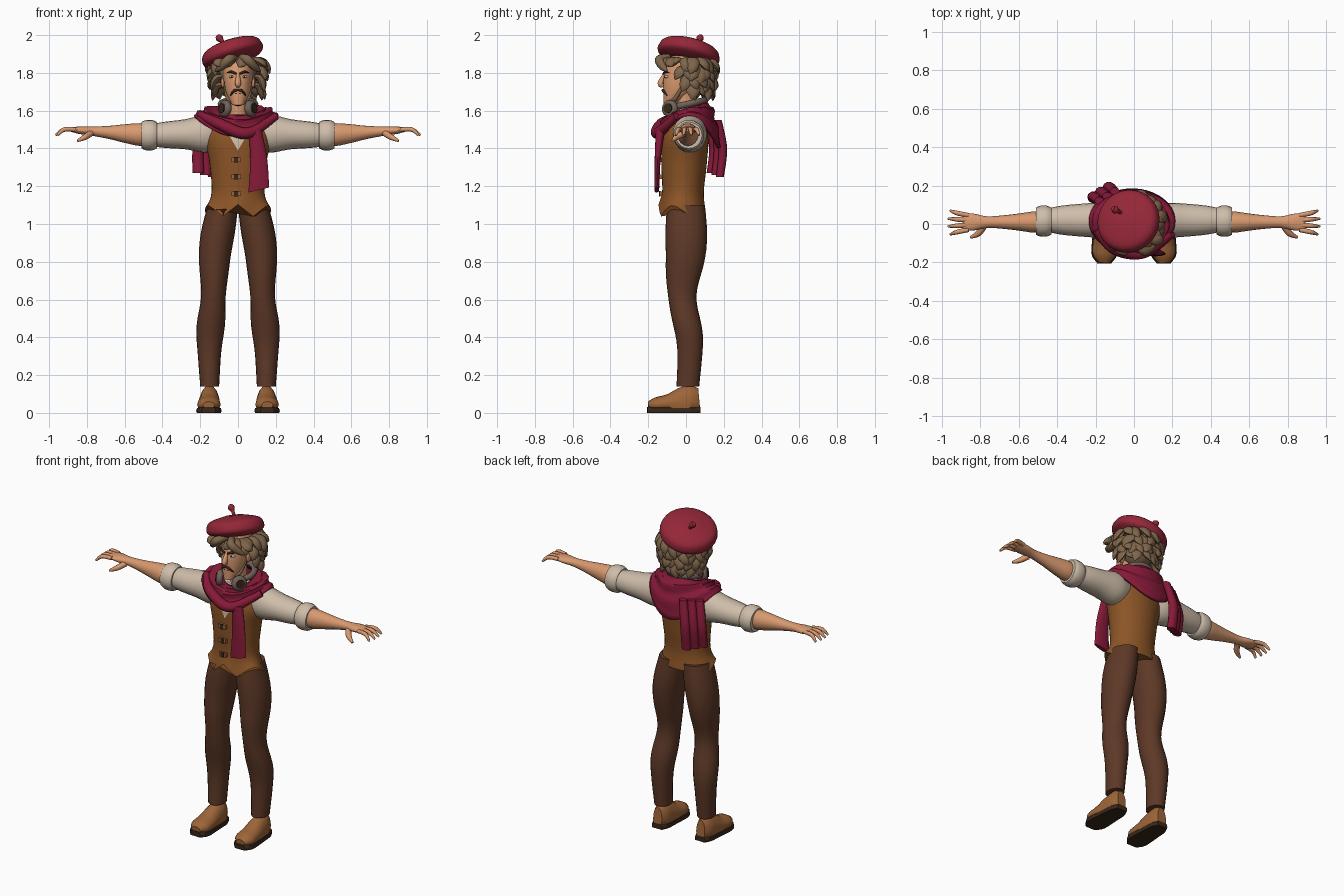
import bpy, bmesh, random
from math import sin, cos, pi, radians
from mathutils import Vector, Quaternion

if "Cube" in bpy.data.objects:
    bpy.data.objects.remove(bpy.data.objects["Cube"])
random.seed(4)


def material(name, red, green, blue):
    mat = bpy.data.materials.new(name)
    mat.use_nodes = True
    mat.diffuse_color = (red, green, blue, 1)
    mat.node_tree.nodes["Principled BSDF"].inputs["Base Color"].default_value = mat.diffuse_color
    return mat


BERET = material("beret red", .3, .02, .04)
SCARF = material("scarf crimson", .24, .01, .04)
VEST = material("vest tan", .26, .09, .02)
TROUSER = material("trouser brown", .11, .04, .02)
LEATHER = material("shoe leather", .34, .13, .04)
SOLE = material("dark brown", .04, .02, .01)
SHIRT = material("shirt cream", .62, .51, .4)
SKIN = material("skin", .69, .32, .16)
HAIR = material("hair brown", .21, .13, .07)
GREY = material("warm grey", .16, .12, .1)


def finish(name, bm, mat, mirror=False):
    bmesh.ops.recalc_face_normals(bm, faces=bm.faces)
    mesh = bpy.data.meshes.new(name)
    bm.to_mesh(mesh)
    bm.free()
    part = bpy.data.objects.new(name, mesh)
    bpy.context.collection.objects.link(part)
    mesh.materials.append(mat)
    bpy.ops.object.select_all(action='DESELECT')
    part.select_set(True)
    bpy.context.view_layer.objects.active = part
    bpy.ops.object.shade_smooth_by_angle(angle=radians(50))
    if mirror:
        part.modifiers.new("Mirror", 'MIRROR')
    return part


def spline(values, t):
    """Smooth curve through evenly spaced values, for t from 0 to 1."""
    last = len(values) - 1
    i = min(int(t * last), last - 1)
    u = t * last - i
    a, b, c, d = values[max(i - 1, 0)], values[i], values[i + 1], values[min(i + 2, last)]
    return b + (c - a + (2 * a - 5 * b + 4 * c - d + (3 * (b - c) + d - a) * u) * u) * u * .5


def bridge(bm, rings, caps=True):
    """Skin a list of point rings with quads."""
    loops = [[bm.verts.new(point) for point in ring] for ring in rings]
    count = len(loops[0])
    for low, high in zip(loops, loops[1:]):
        for i in range(count):
            j = (i + 1) % count
            bm.faces.new((low[i], low[j], high[j], high[i]))
    if caps:
        bm.faces.new(loops[0])
        bm.faces.new(loops[-1])


def sweep(bm, path, widths, depths=None, sides=10, steps=12, level=False, shape=None):
    """Elliptical sections along a path; level keeps every section horizontal."""
    path = [Vector(point) for point in path]
    centres = [spline(path, i / steps) for i in range(steps + 1)]
    rings, heading, turn = [], None, Quaternion()
    for i, centre in enumerate(centres):
        if not level:
            ahead = (centres[min(i + 1, steps)] - centres[max(i - 1, 0)]).normalized()
            turn = heading.rotation_difference(ahead) @ turn if heading else ahead.to_track_quat('Z', 'Y')
            heading = ahead
        width, depth = spline(widths, i / steps), spline(depths or widths, i / steps)
        angles = [2 * pi * k / sides for k in range(sides)]
        ring = [centre + turn @ Vector((width * cos(a), depth * sin(a), 0)) for a in angles]
        rings.append([shape(point) for point in ring] if shape else ring)
    bridge(bm, rings)


def tube(name, mat, path, widths, depths=None, mirror=False, **options):
    bm = bmesh.new()
    sweep(bm, path, widths, depths, **options)
    return finish(name, bm, mat, mirror)


def solid(name, mat, centre, size, mirror=False, round=True):
    """Ellipsoid or box, given by its half sizes."""
    bm = bmesh.new()
    if round:
        bmesh.ops.create_uvsphere(bm, u_segments=20, v_segments=12, radius=1)
    else:
        bmesh.ops.create_cube(bm, size=2)
    bmesh.ops.scale(bm, vec=size, verts=bm.verts)
    bmesh.ops.translate(bm, vec=centre, verts=bm.verts)
    return finish(name, bm, mat, mirror)


def on_sole(point):
    return Vector((point.x, point.y, max(point.z, .02)))


def flat_sole(point):
    return Vector((point.x, point.y, min(max(point.z, 0), .03)))


# Shoes and soles
foot = (.03, .06, .06, .055, .05, .03)
tube("shoe_upper", LEATHER, path=[(.155, -.2, .04), (.15, .07, .06)], widths=foot,
     depths=(.02, .04, .05, .08, .09, .07), sides=16, mirror=True, shape=on_sole)
tube("shoe_sole", SOLE, path=[(.155, -.205, .01), (.15, .075, .01)], widths=[w + .006 for w in foot],
     depths=(.04, .04), sides=16, mirror=True, shape=flat_sole)

# Trousers
tube("trouser_leg", TROUSER, path=[(.15, .01, .14), (.15, .02, .38), (.13, -.02, .62), (.12, 0, .86), (.08, 0, 1.1)],
     widths=(.05, .06, .075, .065, .08, .09, .08), depths=(.06, .065, .075, .075, .1, .11, .1),
     sides=20, steps=24, level=True, mirror=True)


def hem(point):
    """Two points at the front of the vest with a notch between them."""
    fade = max(0, 1 - (point.z - 1.06) * 8) * min(max(-point.y * 12, 0), 1)
    point.z += fade * (.8 * abs(abs(point.x) - .08) - .02)
    return point


# Vest, with the shirt showing in a V at the neck
vest = tube("vest", VEST, path=[(0, -.02, 1.06), (0, 0, 1.58)], widths=(.175, .14, .15, .17, .07),
            depths=(.125, .11, .12, .12, .06), sides=40, steps=20, level=True, shape=hem)
vest.data.materials.append(SHIRT)
bm = bmesh.new()
bm.from_mesh(vest.data)
for side in (-1, 1):
    bmesh.ops.bisect_plane(bm, geom=bm.verts[:] + bm.edges[:] + bm.faces[:],
                           plane_co=(0, 0, 1.39), plane_no=(side * 1.7, 0, -1))
for face in bm.faces:
    middle = face.calc_center_median()
    if middle.y < 0 and middle.z - 1.39 > 1.7 * abs(middle.x):
        face.material_index = 1
bm.to_mesh(vest.data)
bm.free()
for i in range(3):
    y, z = -.13 - .004 * i, 1.16 + .09 * i
    solid("vest_clasp", LEATHER, (-.01, y, z), (.025, .01, .012), round=False)
    solid("vest_clasp_bar", SOLE, (-.01, y - .01, z), (.01, .004, .015), round=False)

# Sleeves, rolled cuffs and forearms
tube("sleeve", SHIRT, path=[(.1, .02, 1.48), (.45, .02, 1.47)], widths=(.07, .09, .085, .075, .06),
     depths=(.07, .1, .08, .07, .06), sides=20, mirror=True)
tube("rolled_cuff", SHIRT, path=[(.43, .015, 1.47), (.51, .015, 1.47)], widths=(.07, .08, .08, .07),
     sides=20, mirror=True)
tube("forearm", SKIN, path=[(.47, .01, 1.47), (.89, .01, 1.5)], widths=(.05, .055, .045, .035, .03, .045, .04),
     depths=(.055, .06, .05, .035, .025, .02, .01), sides=16, steps=18, mirror=True)

# Fingers and thumb
for i in range(4):
    y, spread = -.03 + .025 * i, .008 * (i - 1.5)
    tip = .97 - .01 * abs(i - 1.5)
    tube("finger", SKIN, path=[(.86, y, 1.5), (.92, y + spread, 1.5), (tip, y + 2 * spread, 1.47)],
         widths=(.012, .012, .006), sides=8, mirror=True)
tube("thumb", SKIN, path=[(.78, -.01, 1.48), (.81, -.05, 1.46), (.85, -.07, 1.44)],
     widths=(.018, .016, .007), sides=8, mirror=True)

# Neck and head
tube("neck", SKIN, path=[(0, .01, 1.5), (0, 0, 1.7)], widths=(.05, .05), sides=16, steps=2)
tube("head", SKIN, path=[(0, -.09, 1.63), (0, -.04, 1.7), (0, -.02, 1.77), (0, 0, 1.84), (0, .01, 1.9)],
     widths=(.03, .065, .075, .075, .06), depths=(.03, .08, .1, .1, .08), sides=24, steps=16, level=True)
tube("nose", SKIN, path=[(0, -.11, 1.8), (0, -.135, 1.745), (0, -.12, 1.73)], widths=(.008, .016, .01))
solid("ear", SKIN, (.08, -.01, 1.75), (.01, .02, .03), mirror=True)
solid("eye_white", SHIRT, (.033, -.1, 1.78), (.016, .014, .008), mirror=True)
solid("iris", SOLE, (.033, -.11, 1.78), (.006, .006, .007), mirror=True)
tube("eyebrow", SOLE, path=[(.01, -.12, 1.795), (.035, -.11, 1.805), (.06, -.09, 1.8)],
     widths=(.005, .007, .002), mirror=True)
tube("moustache", SOLE, path=[(0, -.12, 1.71), (.02, -.12, 1.705), (.04, -.1, 1.68)],
     widths=(.006, .008, .003), mirror=True)
solid("mouth", SOLE, (0, -.113, 1.69), (.016, .006, .003), round=False)
solid("goatee", SOLE, (0, -.1, 1.643), (.024, .02, .02))
tube("jaw_beard", HAIR, path=[(.01, -.1, 1.635), (.05, -.06, 1.66), (.07, -.02, 1.73)],
     widths=(.01, .012, .008), mirror=True)

# Hair: a cap with layers of curling locks
solid("hair_cap", HAIR, (0, .03, 1.79), (.1, .1, .11))
bm = bmesh.new()
for row in range(4):
    span = 110 - 8 * row if row else 165
    count = 22 - 3 * row
    for i in range(count):
        angle = radians(90 - span + 2 * span * i / (count - 1) + random.uniform(-5, 5))
        reach = (.08 - .01 * row) * random.uniform(.8, 1.2)
        drop = .07 * random.uniform(.8, 1.2) * (.6 if sin(angle) < -.5 else 1)
        curl = random.choice((-.2, .2))
        path = []
        for out, fall in ((0, 0), (.6, .1), (.9, .6), (1, 1)):
            turn, radius = angle + curl * fall, .085 + reach * out
            path.append((radius * cos(turn), .01 + radius * sin(turn), 1.87 - .045 * row - drop * fall))
        widths = (.02, .03, .028, .003)
        sweep(bm, path, widths, [w * .6 for w in widths], sides=8, steps=8)
finish("hair_locks", bm, HAIR)
tube("fringe_lock", HAIR, path=[(.02, -.09, 1.88), (.05, -.14, 1.87), (.09, -.12, 1.83), (.12, -.1, 1.81)],
     widths=(.02, .025, .02, .003), mirror=True)

# Tilted beret with stem
middle, lean = Vector((-.03, .015, 1.905)), Vector((-.3, .23, .93))
tube("beret", BERET, path=[middle - lean * .05, middle + lean * .065], widths=(.11, .16, .165, .14, .05),
     sides=28, steps=16)
tube("beret_stem", BERET, path=[(-.07, .06, 1.95), (-.09, .07, 1.975), (-.11, .08, 1.995)],
     widths=(.01, .01, .02, .012))

# Headphones resting round the neck
arc = [radians(-40 + 26 * i) for i in range(11)]
tube("headphone_band", GREY, path=[(.09 * cos(a), .01 + .09 * sin(a), 1.635 + .02 * sin(a)) for a in arc],
     widths=(.018, .018), steps=20)
cup, outward = Vector((.06, -.08, 1.61)), Vector((.8, -.5, .1))
tube("headphone_cup", GREY, path=[cup - outward * .01, cup + outward * .03], widths=(.035, .045, .045, .035),
     sides=16, mirror=True)
tube("headphone_plate", SOLE, path=[cup, cup + outward * .036], widths=(.026, .026), sides=16, mirror=True)

# Scarf draped over the shoulders, hanging lower at the back
rings = []
for j in range(13):
    t = j / 12
    ring = []
    for i in range(56):
        angle = 2 * pi * i / 56
        s, c = sin(angle), cos(angle)
        top = 1.61 + .035 * s
        low = 1.575 - (.17 if s > 0 else .11) * s * s
        swell = sin(pi * t)
        fold = .008 * swell * sin(17 * t + 2 * sin(angle - .6))
        spread = t ** .65
        ring.append(((.09 + .135 * spread + fold) * c - .01 * t, .015 + (.085 + .085 * spread + fold) * s,
                     top + (low - top) * t ** 1.5 + fold + .012 * swell))
    rings.append(ring)
bm = bmesh.new()
bridge(bm, rings, caps=False)
drape = finish("scarf_drape", bm, SCARF)
drape.modifiers.new("Thickness", 'SOLIDIFY').thickness = .02
tube("scarf_front_roll", SCARF, path=[(-.2, -.03, 1.58), (-.1, -.13, 1.53), (.05, -.15, 1.48), (.2, -.05, 1.57)],
     widths=(.02, .03, .03, .02), steps=20)


def slant(point):
    point.z += max(0, 1.3 - point.z) * 2 * (point.x - .11)
    return point


# Hanging scarf ends
tube("scarf_front_tail", SCARF, path=[(.09, -.135, 1.5), (.11, -.15, 1.34), (.11, -.155, 1.18)],
     widths=(.035, .045, .055), depths=(.025, .016, .013), sides=16, level=True, shape=slant)
for i in range(3):
    x, y = -.21 + .04 * i, .13 + .025 * i
    tube("scarf_back_tail", SCARF, path=[(x + .03, y - .01, 1.55), (x, y + .015, 1.4), (x, y, 1.27 - .01 * i)],
         widths=(.025, .03, .03), depths=(.02, .024, .022), level=True)
